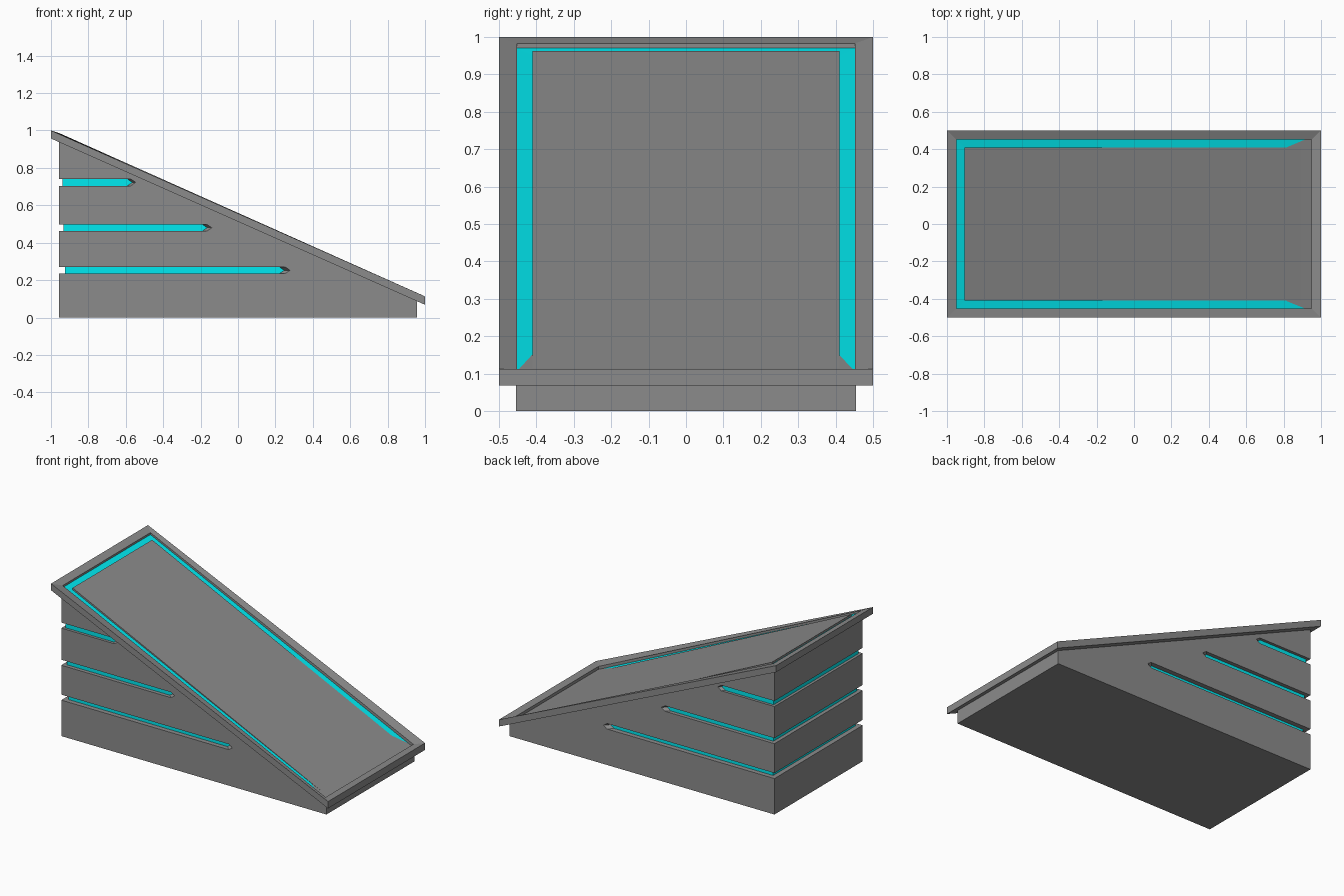
import bpy, bmesh

if "Cube" in bpy.data.objects:
    bpy.data.objects.remove(bpy.data.objects["Cube"])

L, W = 0.957, 0.455                      # half length and half width of the body


def material(name, rgb):
    m = bpy.data.materials.new(name)
    m.diffuse_color = (*rgb, 1)
    m.use_nodes = True
    m.node_tree.nodes["Principled BSDF"].inputs["Base Color"].default_value = m.diffuse_color
    return m


grey = material("dark_grey", (0.26, 0.26, 0.26))
cyan = material("cyan_glow", (0.0, 0.82, 0.88))


def under(x):
    """Height of the sloping underside of the deck."""
    return 0.5125 - 0.4445 * x


def loft(bm, rings, cyan_band=None):
    """Skin a stack of equal-length rings and cap both ends."""
    vs = [[bm.verts.new(p) for p in r] for r in rings]
    n = len(vs[0])
    for b in range(len(vs) - 1):
        for i in range(n):
            j = (i + 1) % n
            f = bm.faces.new((vs[b][i], vs[b][j], vs[b + 1][j], vs[b + 1][i]))
            f.material_index = int(b == cyan_band)
    bm.faces.new(vs[0][::-1])
    bm.faces.new(vs[-1])


def finish(name, bm):
    bmesh.ops.recalc_face_normals(bm, faces=bm.faces[:])
    me = bpy.data.meshes.new(name)
    bm.to_mesh(me)
    bm.free()
    me.materials.append(grey)
    me.materials.append(cyan)
    ob = bpy.data.objects.new(name, me)
    bpy.context.collection.objects.link(ob)
    return ob


# Sloping deck: the inset border and panel fall slightly steeper than the rim
def rect(x, y, z_high, z_low):
    return [(-x, -y, z_high), (x, -y, z_low), (x, y, z_low), (-x, y, z_high)]


bm = bmesh.new()
loft(bm, [rect(1, 0.5, under(-1), under(1)), rect(1, 0.5, 1, 0.113),
          rect(0.949, 0.452, 0.983, 0.110), rect(0.949, 0.452, 0.970, 0.090),
          rect(0.907, 0.41, 0.9505, 0.1075), rect(0.907, 0.41, 0.963, 0.109)],
     cyan_band=3)
finish("ramp_deck", bm)

# Wedge body
bm = bmesh.new()
side = [(-L, 0), (L, 0), (L, under(L)), (-L, under(-L))]
loft(bm, [[(x, y, z) for x, z in side] for y in (-W, W)])
body = finish("ramp_body", bm)

# Slots: centre height, tip position, depth
slots = [(0.7225, -0.547, 0.018), (0.48, -0.14, 0.025), (0.2525, 0.278, 0.031)]
H, C = 0.018, 0.026                      # half height and tip length

arms, rears = bmesh.new(), bmesh.new()
for z, tip, d in slots:
    for s in (-1, 1):
        loft(arms, [[(-1.1, s * (W + e), z - H), (tip + e - C, s * (W + e), z - H),
                     (tip + e, s * (W + e), z), (tip + e - C, s * (W + e), z + H),
                     (-1.1, s * (W + e), z + H)] for e in (-d, d)])
    loft(rears, [[(-1.1, -0.6, h), (-L + d, -0.6, h), (-L + d, 0.6, h), (-1.1, 0.6, h)]
                 for h in (z - H, z + H)])

bpy.context.view_layer.objects.active = body
for name, b in (("side_slot_cutter", arms), ("rear_slot_cutter", rears)):
    cutter = finish(name, b)
    mod = body.modifiers.new(name, 'BOOLEAN')
    mod.operation, mod.solver, mod.object = 'DIFFERENCE', 'EXACT', cutter
    bpy.ops.object.modifier_apply(modifier=name)
    bpy.data.objects.remove(cutter)

# Colour the slot floors
for f in body.data.polygons:
    c, n = f.center, f.normal
    f.material_index = int(any(
        abs(c.z - z) < H and
        ((abs(n.y) > 0.99 and abs(abs(c.y) - (W - d)) < 0.003) or
         (n.x < -0.99 and abs(c.x + L - d) < 0.003)) for z, t, d in slots))
